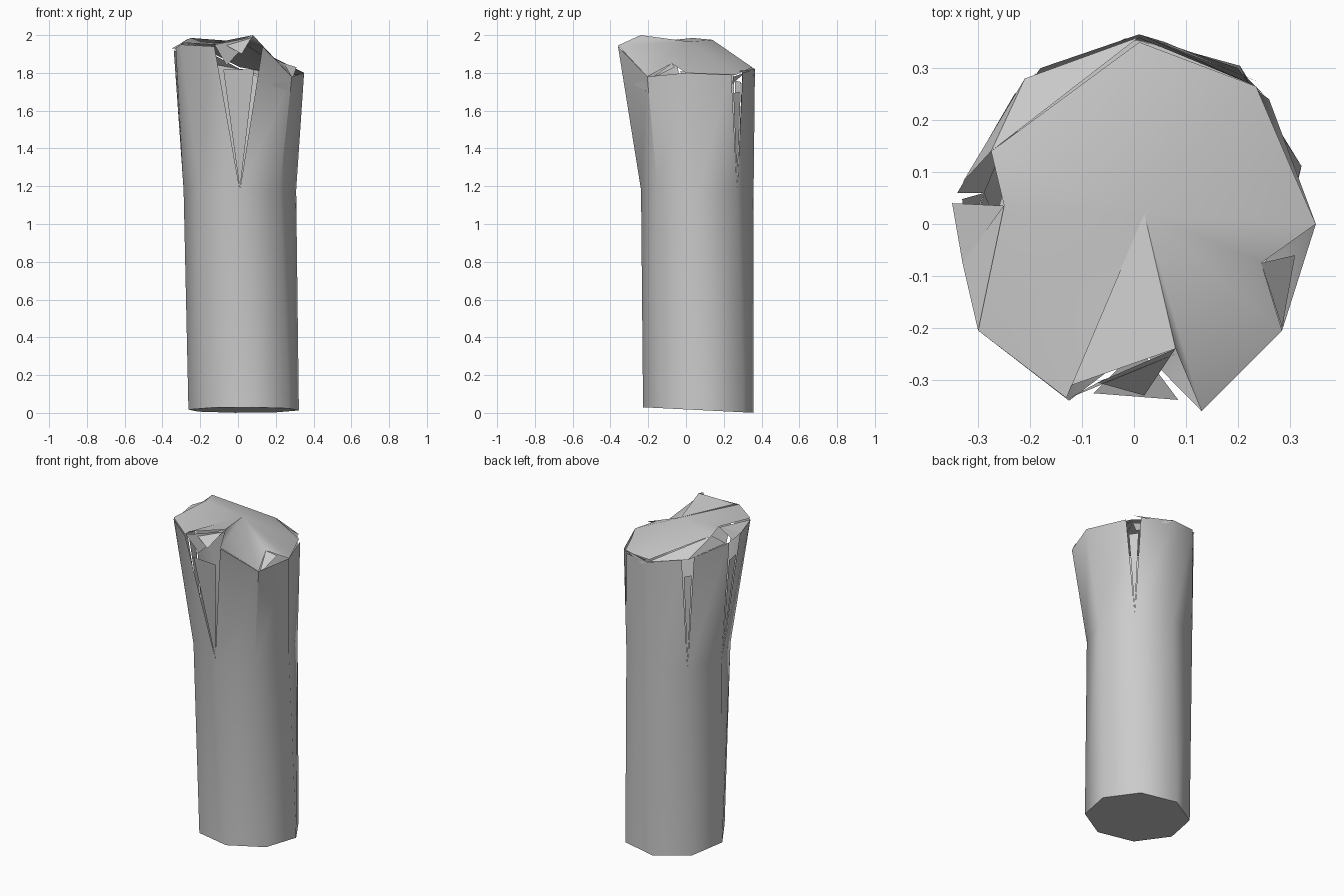
import bpy, bmesh
from math import cos, sin, radians
from mathutils import Vector


def make(name, faces):
    """Object from lists of points, welding shared corners."""
    bm = bmesh.new()
    for f in faces:
        bm.faces.new([bm.verts.new(p) for p in f])
    bmesh.ops.remove_doubles(bm, verts=bm.verts, dist=0.0005)
    me = bpy.data.meshes.new(name)
    bm.to_mesh(me)
    bm.free()
    ob = bpy.data.objects.new(name, me)
    bpy.context.collection.objects.link(ob)
    bpy.ops.object.select_all(action='DESELECT')
    ob.select_set(True)
    bpy.context.view_layer.objects.active = ob
    bpy.ops.object.shade_smooth_by_angle(angle=radians(50))
    return ob


def ring(cx, cy, r, off, z):
    pts = []
    for k in range(8):
        a = radians(off + 45 * k)
        x, y = cx + r * cos(a), cy + r * sin(a)
        pts.append(Vector((x, y, z(y))))
    return pts


# trunk rings: slanted foot, waist, and a flared top split at some corners
foot = ring(0.03, 0.065, 0.296, 9, lambda y: 0.03 - 0.05 * (y + 0.23))
waist = ring(0.01, 0.06, 0.298, 0, lambda y: 1.18)
tops = [
    [(0.35, 0.0, 1.80)],
    [(0.26, 0.24, 1.79), (0.20, 0.30, 1.80)],
    [(0.01, 0.365, 1.82)],
    [(-0.18, 0.30, 1.86), (-0.23, 0.25, 1.87)],
    [(-0.34, 0.06, 1.92), (-0.33, -0.06, 1.93)],
    [(-0.30, -0.205, 1.95)],
    [(-0.125, -0.34, 1.94), (0.13, -0.36, 1.94)],
    [(0.285, -0.205, 1.78)],
]
tops = [[Vector(p) for p in t] for t in tops]

body = [list(reversed(foot))]
teeth = []
for k in range(8):
    n = (k + 1) % 8
    body.append([foot[k], foot[n], waist[n], waist[k]])
    # each upper panel as two triangles
    body.append([waist[k], waist[n], tops[n][0]])
    body.append([waist[k], tops[n][0], tops[k][-1]])
    # tooth standing inside an open split
    if len(tops[k]) == 2:
        a, b = tops[k]
        w = waist[k]
        teeth.append([w, w.lerp(a.lerp(b, 0.12), 0.84), w.lerp(a.lerp(b, 0.88), 0.84)])
make("trunk", body)
make("split_teeth", teeth)

# sloping broken cap with notches in its rim
rim = [
    (0.35, 0.0, 1.80), (0.31, 0.09, 1.79), (0.235, 0.265, 1.79),
    (0.01, 0.35, 1.83), (-0.275, 0.14, 1.975), (-0.25, 0.035, 1.985),
    (-0.30, -0.205, 1.96), (-0.13, -0.335, 1.95), (-0.12, -0.31, 1.96),
    (0.08, -0.24, 2.0), (0.13, -0.36, 1.945), (0.285, -0.205, 1.78),
    (0.245, -0.075, 1.85),
]
hub = (0.02, 0.02, 1.965)
make("broken_cap", [[hub, rim[i], rim[(i + 1) % len(rim)]] for i in range(len(rim))])

# splinters that hang under the rim and partly fill the notches
shards = [
    [(-0.125, -0.335, 1.95), (0.08, -0.25, 1.99), (-0.06, -0.30, 1.84)],
    [(0.08, -0.24, 2.0), (0.02, -0.33, 1.90), (-0.07, -0.305, 1.95)],
    [(0.245, -0.075, 1.85), (0.31, -0.06, 1.83), (0.285, -0.20, 1.76)],
    [(0.17, -0.28, 1.74), (0.26, -0.22, 1.76), (0.27, -0.20, 1.70)],
    [(-0.35, 0.04, 1.93), (-0.25, 0.035, 1.985), (-0.33, -0.075, 1.93)],
    [(-0.25, 0.035, 1.98), (-0.33, -0.075, 1.93), (-0.30, -0.205, 1.95)],
    [(-0.275, 0.14, 1.975), (-0.21, 0.28, 1.86), (0.01, 0.36, 1.82)],
    [(-0.275, 0.14, 1.975), (-0.33, 0.08, 1.92), (-0.21, 0.28, 1.86)],
    [(0.06, 0.31, 1.80), (0.22, 0.25, 1.78), (0.19, 0.245, 1.74)],
    [(0.01, 0.365, 1.82), (0.235, 0.275, 1.81), (0.06, 0.35, 1.79)],
]
make("splinters", shards)
